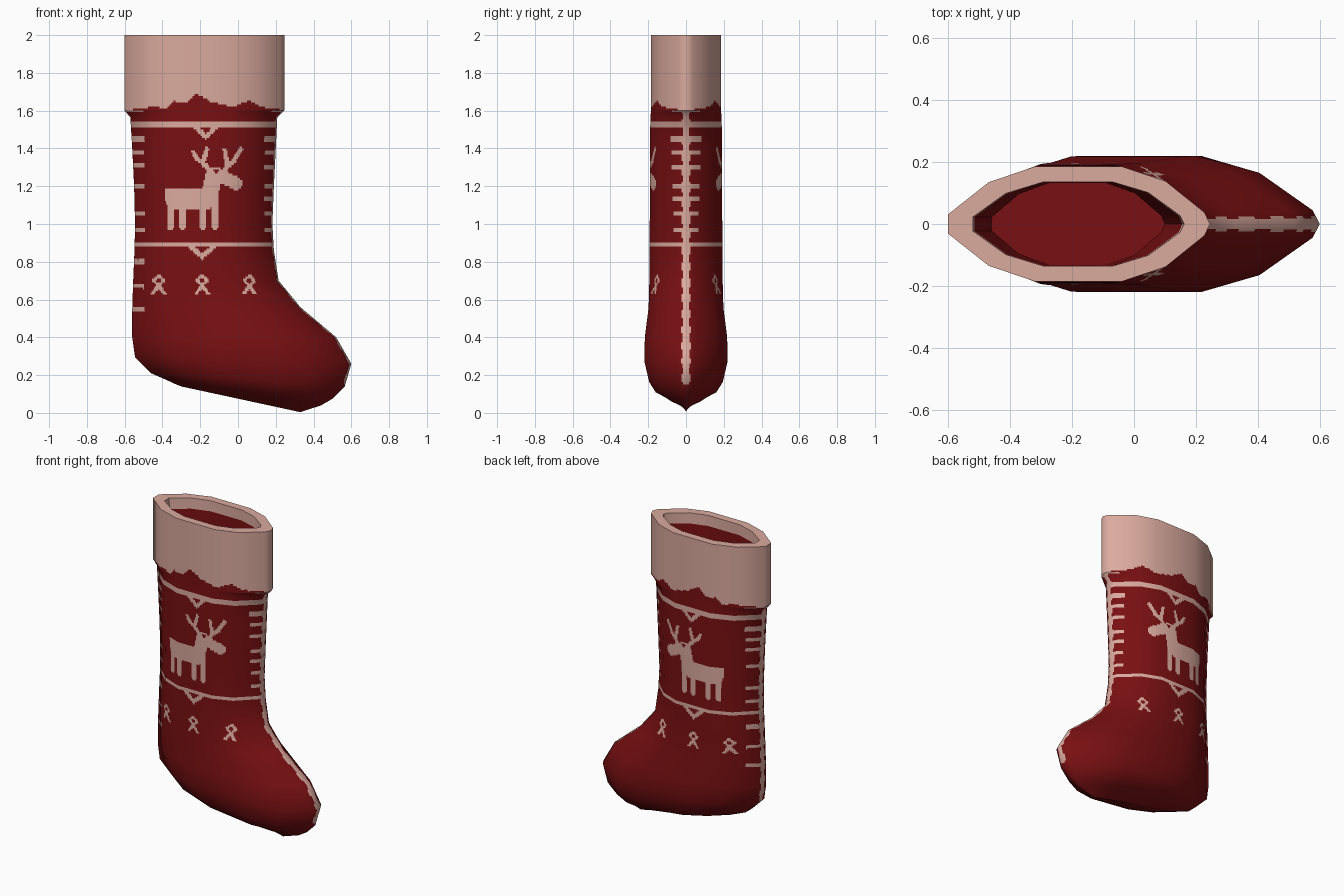
import bpy, bmesh, math
from mathutils import Vector

if "Cube" in bpy.data.objects:
    bpy.data.objects.remove(bpy.data.objects["Cube"])


def material(name, rgb):
    m = bpy.data.materials.new(name)
    m.diffuse_color = (*rgb, 1)
    m.use_nodes = True
    m.node_tree.nodes["Principled BSDF"].inputs["Base Color"].default_value = m.diffuse_color
    return m


RED = material("deep red", (0.19, 0.005, 0.006))
PINK = material("pale pink", (0.70, 0.40, 0.34))

# Cross-section of the whole stocking: (position along x, share of half width)
HALF = [(-1, .17), (-.69, .73), (-.34, 1), (.33, 1), (.66, .75), (.96, .2), (1, 0)]
SECTION = HALF + [(u, -v) for u, v in reversed(HALF[:-1])]
N = len(SECTION)


def ring(back_x, back_z, front_x, front_z, w):
    return [Vector((back_x + (front_x - back_x) * (u + 1) / 2, v * w,
                    back_z + (front_z - back_z) * (u + 1) / 2)) for u, v in SECTION]


def grid_mesh(name, rows):
    n = len(rows[0])
    me = bpy.data.meshes.new(name)
    me.from_pydata([p for r in rows for p in r], [],
                   [(i * n + j, i * n + (j + 1) % n, (i + 1) * n + (j + 1) % n, (i + 1) * n + j)
                    for i in range(len(rows) - 1) for j in range(n)])
    me.update()
    return me


def refine(grid, rows, cols):
    """Bilinear subdivision of a ring grid."""
    def fine(r):
        return [r[j].lerp(r[(j + 1) % N], k / cols[j]) for j in range(N) for k in range(cols[j])]
    fr = [fine(r) for r in grid]
    out = []
    for i, c in enumerate(rows):
        out += [[a.lerp(b, k / c) for a, b in zip(fr[i], fr[i + 1])] for k in range(c)]
    return out + [fr[-1]]


def loft(name, stations, is_pink, cell=None):
    """Loft rings; with a cell size it is cut finely enough to carry the knit pattern."""
    grid = [ring(*s) for s in stations]
    me = grid_mesh(name, grid)
    if cell:
        flat = [v.normal.copy() for v in me.vertices]
        normals = [flat[i * N:(i + 1) * N] for i in range(len(grid))]
        bpy.data.meshes.remove(me)
        cols = [max(1, math.ceil(max((r[j] - r[(j + 1) % N]).length for r in grid) / cell))
                for j in range(N)]
        rows = [max(1, math.ceil(max((a - b).length for a, b in zip(grid[i], grid[i + 1])) / cell))
                for i in range(len(grid) - 1)]
        me = grid_mesh(name, refine(grid, rows, cols))
        soft = [n.normalized() for r in refine(normals, rows, cols) for n in r]
    me.materials.append(RED)
    me.materials.append(PINK)
    for p in me.polygons:
        p.material_index = int(is_pink(p.center))
        p.use_smooth = True
    ob = bpy.data.objects.new(name, me)
    bpy.context.collection.objects.link(ob)
    if cell:
        me.normals_split_custom_set_from_vertices(soft)
    else:
        bpy.context.view_layer.objects.active = ob
        ob.select_set(True)
        bpy.ops.object.shade_smooth_by_angle(angle=math.radians(40))
        ob.select_set(False)
    return ob


# Reindeer strokes: x1, z1, x2, z2, radius
DEER = [(-.33, 1.135, -.165, 1.135, .056), (-.35, 1.155, -.35, 1.12, .03),
        (-.122, 1.15, -.122, .985, .017), (-.185, 1.1, -.185, .985, .017),
        (-.295, 1.1, -.295, .985, .017), (-.357, 1.1, -.357, .985, .017),
        (-.375, 1.18, -.365, 1.12, .012),
        (-.15, 1.15, -.125, 1.26, .045), (-.115, 1.265, -.01, 1.215, .034),
        (-.15, 1.29, -.225, 1.355, .012), (-.225, 1.355, -.235, 1.38, .012),
        (-.185, 1.325, -.165, 1.395, .012), (-.08, 1.28, -.02, 1.335, .012),
        (-.02, 1.335, .015, 1.395, .012), (-.055, 1.31, -.07, 1.39, .012)]


def near(x, z, x1, z1, x2, z2, r):
    dx, dz = x2 - x1, z2 - z1
    t = max(0, min(1, ((x - x1) * dx + (z - z1) * dz) / (dx * dx + dz * dz)))
    return math.hypot(x - x1 - t * dx, z - z1 - t * dz) < r


def deer(x, z):
    if math.hypot(x + .115, z - 1.28) < .013:   # eye
        return False
    return any(near(x, z, *s) for s in DEER)


def charm(x, z):
    """Small ornament: a diamond ring standing on two crossed feet."""
    for cx in (-.42, -.19, .06):
        dx = abs(x - cx)
        if dx < .045 and (.017 < dx + abs(z - .70) < .037 or
                          (.625 < z < .675 and abs(dx - (.675 - z) * .7) < .011)):
            return True
    return False


def chevron(x, z, cx, top, depth):
    d = top - z - depth * (1 - abs(x - cx) / .09)
    return z < top and -.035 < d < 0


FRONT_TICKS = (1.45, 1.38, 1.30, 1.20, 1.13, 1.06, .97)
BACK_TICKS = (1.45, 1.38, 1.31, 1.20, 1.06, .97, .80, .67, .55)


def pattern(c):
    x, y, z = c
    if z > 1.592:
        return x < -.5 or x > .18
    seam = .02 + .006 * math.sin(z * 75)
    if abs(y) < seam and z > (.27 if x < 0 else .15):
        return True
    if x > .14 and any(abs(z - t) < .012 for t in FRONT_TICKS):
        return True
    if x < -.495 and any(abs(z - t) < .012 for t in BACK_TICKS):
        return True
    if abs(z - 1.525) < .014 or abs(z - .893) < .014:   # bands
        return True
    return (chevron(x, z, -.17, 1.53, .085) or chevron(x, z, -.19, .89, .08)
            or charm(x, z) or deer(x, z))


# Ragged lower edge of the plush cuff
EDGE = [(-.61, 1.6), (-.5, 1.612), (-.45, 1.622), (-.38, 1.61), (-.34, 1.65), (-.28, 1.64),
        (-.22, 1.69), (-.15, 1.65), (-.09, 1.632), (-.02, 1.62), (.06, 1.657), (.12, 1.62),
        (.26, 1.6)]


def cuff_pink(c):
    for (x1, z1), (x2, z2) in zip(EDGE, EDGE[1:]):
        if x1 <= c.x <= x2:
            return c.z > z1 + (z2 - z1) * (c.x - x1) / (x2 - x1)
    return True


# Leg and foot: back x, back z, front x, front z, half width
loft("stocking_leg_and_foot", [
    (-.60, 1.60, .245, 1.60, .185), (-.57, 1.565, .208, 1.565, .189),
    (-.56, 1.40, .20, 1.40, .19), (-.55, 1.20, .19, 1.20, .191),
    (-.545, 1.0, .182, 1.0, .192), (-.548, .86, .19, .86, .192),
    (-.555, .70, .215, .70, .194), (-.56, .55, .33, .56, .198),
    (-.56, .40, .52, .40, .218), (-.545, .295, .60, .26, .22),
    (-.46, .21, .565, .14, .195), (-.38, .175, .50, .075, .16),
    (-.33, .152, .44, .04, .10), (-.30, .14, .33, .004, 0)], pattern, .0115)

# Plush cuff
loft("cuff", [(-.60, 2.0, .245, 2.0, .185), (-.60, 1.72, .245, 1.72, .185),
              (-.60, 1.60, .245, 1.60, .185)], cuff_pink, .0115)

# Rim and hollow inside
loft("rim_and_lining", [
    (-.18, 1.55, -.18, 1.55, 0), (-.46, 1.55, .10, 1.55, .132),
    (-.515, 1.93, .157, 1.93, .135), (-.52, 2.0, .162, 2.0, .135),
    (-.60, 2.0, .245, 2.0, .185)], lambda c: c.z > 1.93)
